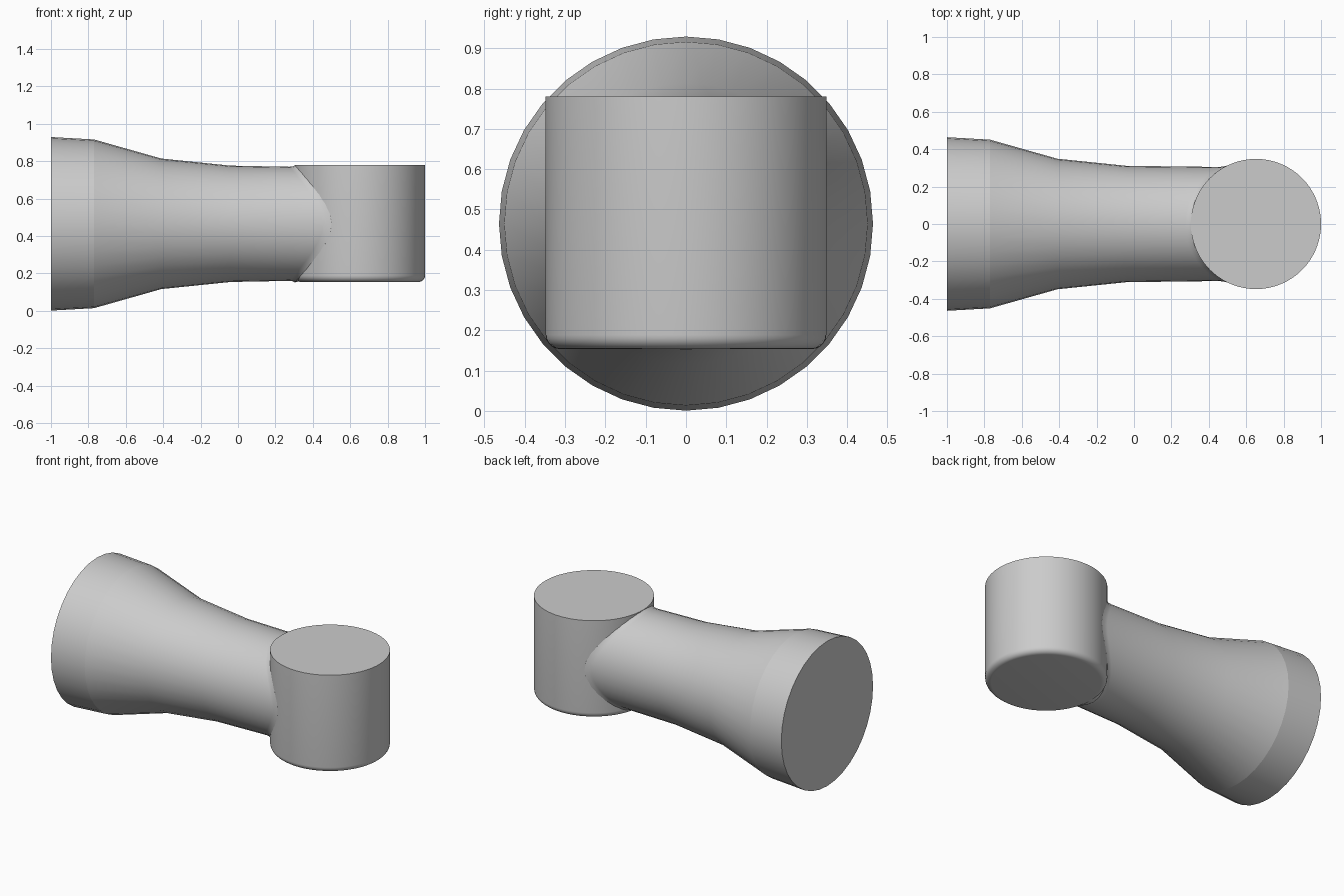
import bpy, bmesh
from math import sin, cos, pi, sqrt

if "Cube" in bpy.data.objects:
    bpy.data.objects.remove(bpy.data.objects["Cube"])

AXIS_Z = 0.465               # height of the flared arm's axis
POST_X, POST_R = 0.652, 0.348  # upright post


def skin(name, rings, sharp_rings):
    """Skin closed rings of points, cap both ends, keep chosen rings sharp."""
    bm = bmesh.new()
    loops = [[bm.verts.new(p) for p in ring] for ring in rings]
    n = len(loops[0])
    for a, b in zip(loops, loops[1:]):
        for i in range(n):
            j = (i + 1) % n
            bm.faces.new((a[i], a[j], b[j], b[i]))
    bm.faces.new(loops[0])
    bm.faces.new(loops[-1])
    bmesh.ops.recalc_face_normals(bm, faces=bm.faces[:])
    for f in bm.faces:
        f.smooth = True
    for k in sharp_rings:
        for i in range(n):
            bm.edges.get((loops[k][i], loops[k][(i + 1) % n])).smooth = False
    mesh = bpy.data.meshes.new(name)
    bm.to_mesh(mesh)
    bm.free()
    obj = bpy.data.objects.new(name, mesh)
    bpy.context.collection.objects.link(obj)
    return obj


def arm_ring(r, x=None, gap=0.0):
    """36-sided ring about the arm axis; without x it follows the post wall."""
    pts = []
    for i in range(36):
        a = 2 * pi * i / 36
        y, z = r * cos(a), AXIS_Z + r * sin(a)
        px = x if x is not None else POST_X - sqrt(POST_R**2 - y * y) - gap
        pts.append((px, y, z))
    return pts


# Flared arm, ending in a small fillet that hugs the post
arm = [arm_ring(r, x) for x, r in
       ((-1.0, 0.464), (-0.77, 0.451), (-0.41, 0.349), (-0.04, 0.311))]
arm += [arm_ring(0.305, gap=0.03), arm_ring(0.307, gap=0.012),
        arm_ring(0.313, gap=0.0), arm_ring(0.30, gap=-0.06)]
skin("flared_arm", arm, (0, 1, 6, 7))

# Upright post with a rounded lower edge and a sharp flat top
bevel, low, high = 0.035, 0.154, 0.78
profile = [(POST_R - bevel + bevel * sin(t * pi / 12),
            low + bevel - bevel * cos(t * pi / 12)) for t in range(7)]
profile.append((POST_R, high))
post = [[(POST_X + r * cos(2 * pi * i / 72), r * sin(2 * pi * i / 72), z)
         for i in range(72)] for r, z in profile]
skin("upright_post", post, (len(post) - 1,))
